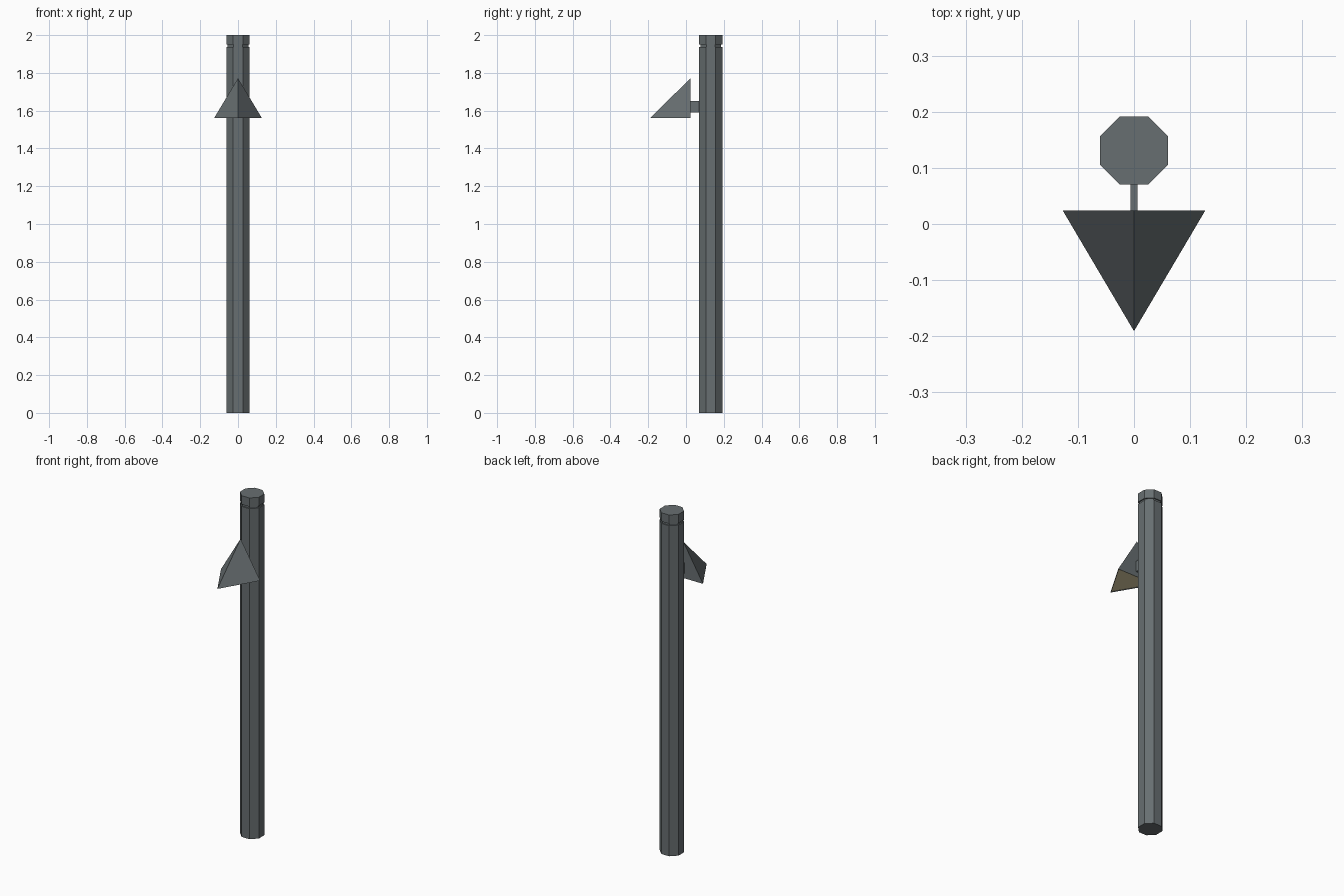
import bpy, bmesh, math

if "Cube" in bpy.data.objects:
    bpy.data.objects.remove(bpy.data.objects["Cube"])


def material(name, rgb):
    m = bpy.data.materials.new(name)
    m.diffuse_color = (*rgb, 1)
    m.use_nodes = True
    m.node_tree.nodes["Principled BSDF"].inputs["Base Color"].default_value = m.diffuse_color
    return m


METAL = material("dark grey metal", (0.137, 0.158, 0.165))
LIGHT = material("warm cream light", (0.75, 0.66, 0.40))


def finish(bm, name, *mats):
    bmesh.ops.recalc_face_normals(bm, faces=bm.faces)
    mesh = bpy.data.meshes.new(name)
    bm.to_mesh(mesh)
    bm.free()
    for m in mats:
        mesh.materials.append(m)
    obj = bpy.data.objects.new(name, mesh)
    bpy.context.collection.objects.link(obj)
    return obj


# Octagonal pole with a narrow groove below the cap: (apothem, height) rings
bm = bmesh.new()
rings = []
for apothem, z in [(0.061, 0), (0.061, 1.937), (0.055, 1.937),
                   (0.055, 1.949), (0.061, 1.949), (0.061, 2.0)]:
    r = apothem / math.cos(math.pi / 8)
    angles = [math.pi / 8 + i * math.pi / 4 for i in range(8)]
    rings.append([bm.verts.new((r * math.cos(a), 0.131 + r * math.sin(a), z))
                  for a in angles])
for low, high in zip(rings, rings[1:]):
    for i in range(8):
        j = (i + 1) % 8
        bm.faces.new((low[i], low[j], high[j], high[i]))
bm.faces.new(rings[0])
bm.faces.new(rings[-1])
finish(bm, "pole", METAL)

# Flat bracket between pole and lamp
bm = bmesh.new()
bmesh.ops.create_cube(bm, size=1)
bmesh.ops.scale(bm, vec=(0.012, 0.052, 0.062), verts=bm.verts)
bmesh.ops.translate(bm, vec=(0, 0.047, 1.62), verts=bm.verts)
finish(bm, "bracket", METAL)

# Three-sided lamp hood with a glowing underside
bm = bmesh.new()
apex = bm.verts.new((0, 0.024, 1.772))
base = [bm.verts.new(p) for p in
        [(-0.127, 0.024, 1.56), (0.127, 0.024, 1.56), (0, -0.191, 1.56)]]
for i in range(3):
    bm.faces.new((base[i], base[(i + 1) % 3], apex))
bottom = bm.faces.new(base)
bmesh.ops.recalc_face_normals(bm, faces=bm.faces)
bmesh.ops.inset_region(bm, faces=[bottom], thickness=0.007, depth=-0.003)
bottom.material_index = 1
finish(bm, "lamp_hood", METAL, LIGHT)
